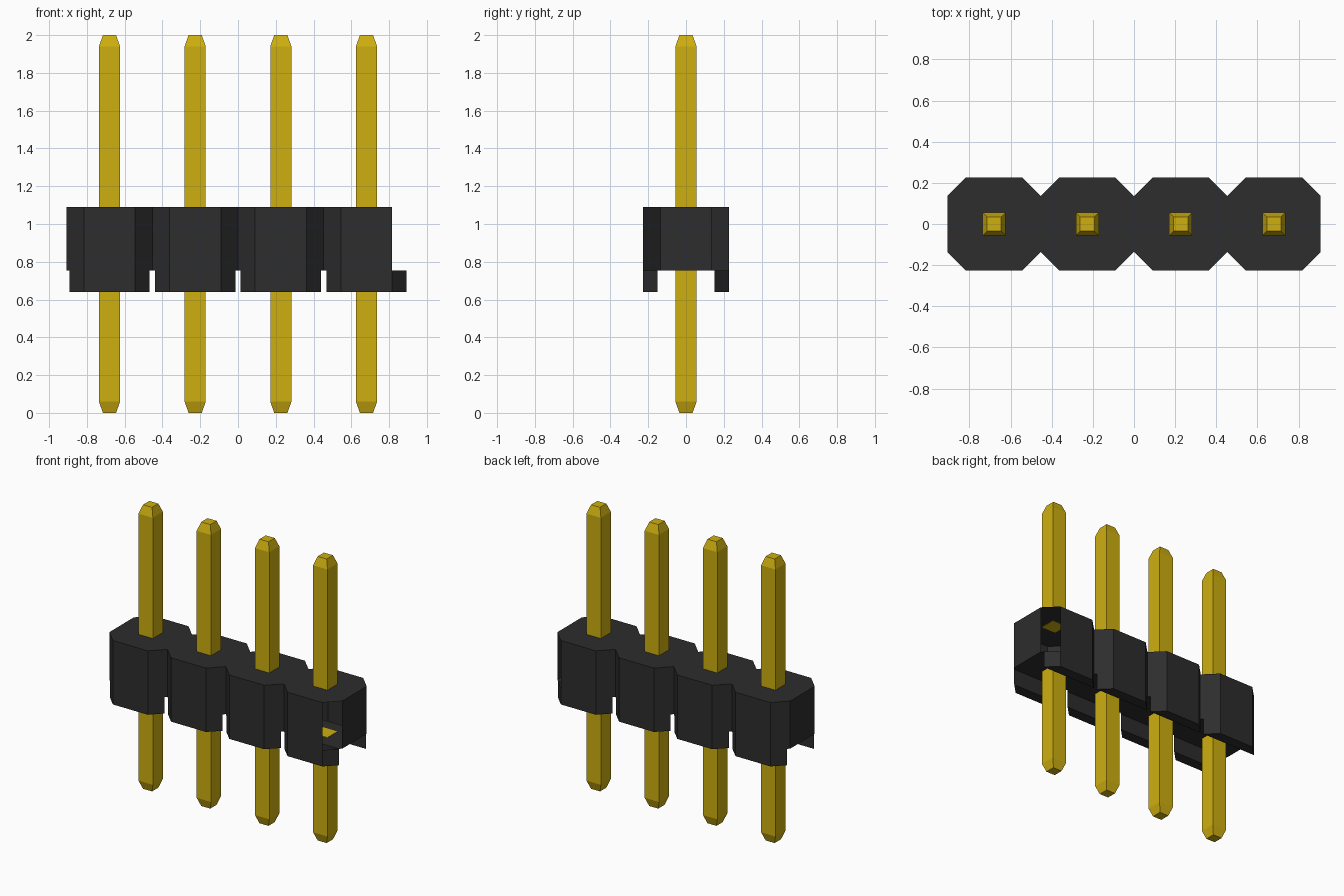
import bpy
import bmesh

cube = bpy.data.objects.get("Cube")
if cube:
    bpy.data.objects.remove(cube, do_unlink=True)

PITCH = 0.4535
CENTRES = [(i - 1.5) * PITCH for i in range(4)]
H = PITCH / 2                      # half width of one housing cell
C = 0.136                          # where the corner chamfer starts
G = 0.15                           # half width of the underside channel
E = H + C - G                      # chamfer position at the channel wall
BOTTOM, ROOF, TOP = 0.64, 0.755, 1.09


def material(name, rgb, roughness):
    m = bpy.data.materials.new(name)
    m.use_nodes = True
    m.diffuse_color = (*rgb, 1)
    bsdf = m.node_tree.nodes["Principled BSDF"]
    bsdf.inputs["Base Color"].default_value = (*rgb, 1)
    bsdf.inputs["Roughness"].default_value = roughness
    return m


def finish(bm, name, mat):
    bmesh.ops.remove_doubles(bm, verts=bm.verts, dist=0.0002)
    bmesh.ops.recalc_face_normals(bm, faces=bm.faces)
    mesh = bpy.data.meshes.new(name)
    bm.to_mesh(mesh)
    bm.free()
    mesh.materials.append(mat)
    obj = bpy.data.objects.new(name, mesh)
    bpy.context.collection.objects.link(obj)
    return obj


def face(bm, points):
    return bm.faces.new([bm.verts.new(p) for p in points])


def octagon(x, a, b, c, d, z):
    """Eight-sided ring through (a, b) and (c, d) in each quadrant."""
    ring = [(a, b), (c, d), (-c, d), (-a, b), (-a, -b), (-c, -d), (c, -d), (a, -b)]
    return [(x + px, py, z) for px, py in ring]


black = material("black plastic", (0.026, 0.026, 0.026), 0.6)
gold = material("gold metal", (0.62, 0.43, 0.005), 0.5)

# Housing: hollow shell of four joined cells with a channel underneath
bm = bmesh.new()
for x in CENTRES:
    face(bm, octagon(x, H, C, C, H, TOP))
    face(bm, octagon(x, H, C, E, G, ROOF))
    for sy in (-1, 1):
        # long wall above the foot
        face(bm, [(x - C, sy * H, ROOF), (x + C, sy * H, ROOF),
                  (x + C, sy * H, TOP), (x - C, sy * H, TOP)])
        # foot: bottom, outer wall, chamfers and inner wall
        foot = [(x - E, sy * G), (x - C, sy * H), (x + C, sy * H), (x + E, sy * G)]
        face(bm, [(px, py, BOTTOM) for px, py in foot])
        for (ax, ay), (bx, by) in zip(foot, foot[1:] + foot[:1]):
            face(bm, [(ax, ay, BOTTOM), (bx, by, BOTTOM), (bx, by, ROOF), (ax, ay, ROOF)])
        # chamfered corners, left open at the +x end
        for sx in (-1, 1):
            if sx > 0 and x == CENTRES[-1]:
                continue
            face(bm, [(x + sx * C, sy * H, ROOF), (x + sx * E, sy * G, ROOF),
                      (x + sx * H, sy * C, ROOF), (x + sx * H, sy * C, TOP),
                      (x + sx * C, sy * H, TOP)])
# end walls
for x in (-2 * PITCH, 2 * PITCH):
    face(bm, [(x, -C, ROOF), (x, C, ROOF), (x, C, TOP), (x, -C, TOP)])
finish(bm, "housing", black)


# Pins: square bars with a tapered tip, above and below the housing
def pin(name, x, tip_z, shoulder_z, base_z):
    bm = bmesh.new()
    rings = []
    for z, r in ((tip_z, 0.035), (shoulder_z, 0.056), (base_z, 0.056)):
        rings.append([(x + sx * r, sy * r, z)
                      for sx, sy in ((-1, -1), (1, -1), (1, 1), (-1, 1))])
    face(bm, rings[0])
    face(bm, rings[-1])
    for low, high in zip(rings, rings[1:]):
        for i in range(4):
            j = (i + 1) % 4
            face(bm, [low[i], low[j], high[j], high[i]])
    finish(bm, name, gold)


for n, x in enumerate(CENTRES, 1):
    pin(f"upper_pin_{n}", x, 2.0, 1.94, TOP - 0.002)
    pin(f"lower_pin_{n}", x, 0.0, 0.06, ROOF + 0.002)
